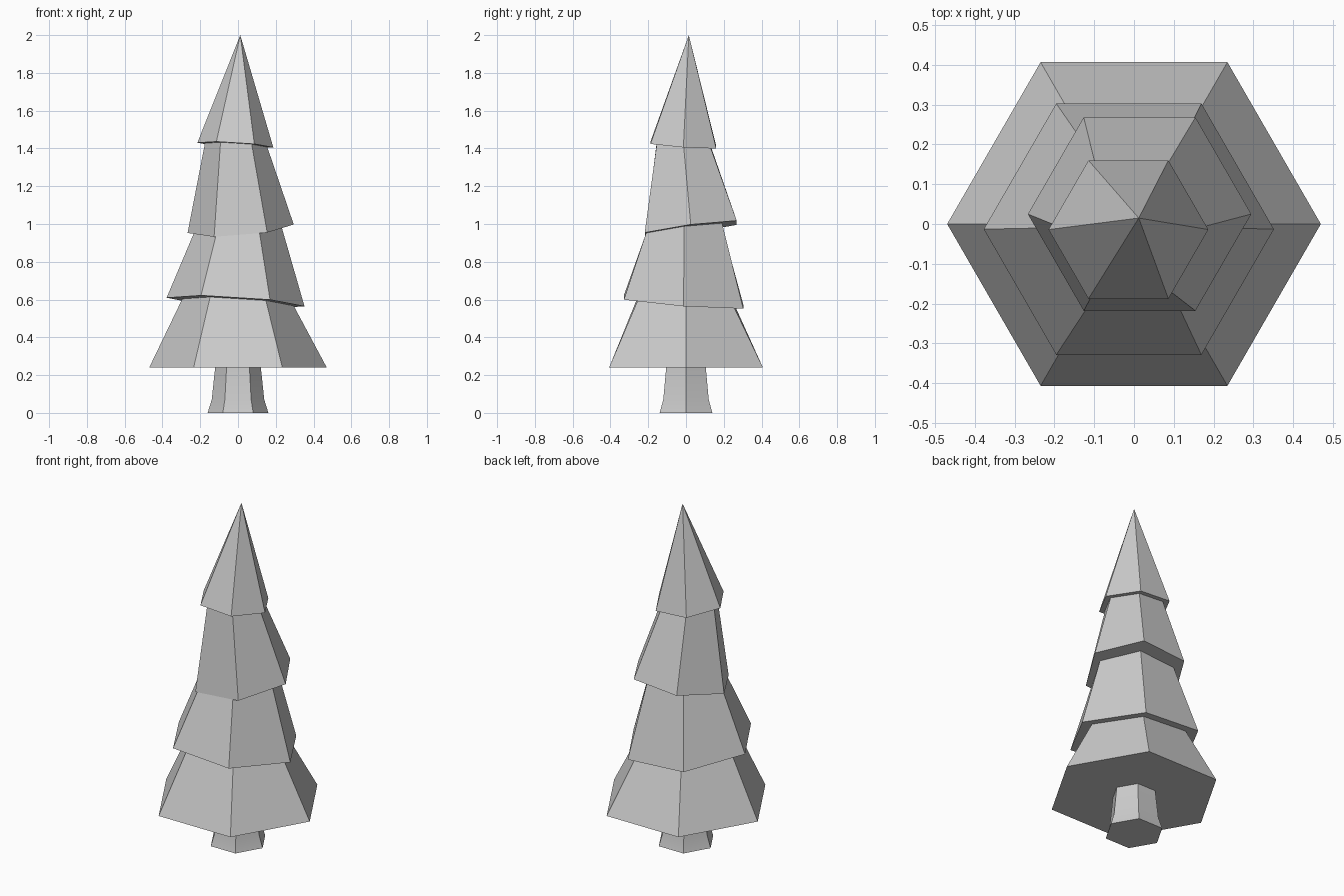
import bpy, bmesh
from math import cos, sin, pi, radians

if "Cube" in bpy.data.objects:
    bpy.data.objects.remove(bpy.data.objects["Cube"])


def ring(bm, cx, cy, r, plane):
    """Hexagon of vertices lying on a tilted plane (px, py, pz, slope x, slope y)."""
    px, py, pz, a, b = plane
    verts = []
    for i in range(6):
        x, y = cx + r * cos(i * pi / 3), cy + r * sin(i * pi / 3)
        verts.append(bm.verts.new((x, y, pz + a * (x - px) + b * (y - py))))
    return verts


def bridge(bm, lo, hi):
    for i in range(6):
        j = (i + 1) % 6
        bm.faces.new((lo[i], lo[j], hi[j], hi[i]))


def loft(name, specs, apex=None):
    """Skin a stack of hexagon rings, closed by a cap or an apex."""
    bm = bmesh.new()
    rings = [ring(bm, *s) for s in specs]
    bm.faces.new(rings[0][::-1])
    for lo, hi in zip(rings, rings[1:]):
        bridge(bm, lo, hi)
    top = rings[-1]
    if apex:
        tip = bm.verts.new(apex)
        for i in range(6):
            bm.faces.new((top[i], top[(i + 1) % 6], tip))
    else:
        bm.faces.new(top)
    bmesh.ops.recalc_face_normals(bm, faces=bm.faces)
    mesh = bpy.data.meshes.new(name)
    bm.to_mesh(mesh)
    bm.free()
    obj = bpy.data.objects.new(name, mesh)
    bpy.context.collection.objects.link(obj)
    return obj


def flat(z):
    return (0, 0, z, 0, 0)


# Foliage: each tier narrows up to the tilted underside of the next one
under2 = (-0.013, -0.013, 0.587, -0.062, -0.075)
under3 = (0.014, 0.025, 0.975, 0.08, 0.13)
under4 = (-0.014, -0.014, 1.418, -0.062, -0.07)
loft("foliage", [
    (0, 0, 0.47, flat(0.24)),
    (0, 0, 0.295, under2),
    (-0.013, -0.013, 0.365, under2),
    (-0.002, -0.01, 0.232, under3),
    (0.014, 0.025, 0.281, under3),
    (-0.01, -0.012, 0.165, under4),
    (-0.014, -0.014, 0.201, under4),
], apex=(0.012, 0.015, 2.0))

# Trunk: flared foot, softly shaded along its height
trunk = loft("trunk", [
    (0, 0, 0.161, flat(0)),
    (0, 0, 0.139, flat(0.07)),
    (0, 0, 0.121, flat(0.24)),
])
bpy.context.view_layer.objects.active = trunk
trunk.select_set(True)
bpy.ops.object.shade_smooth_by_angle(angle=radians(30))
